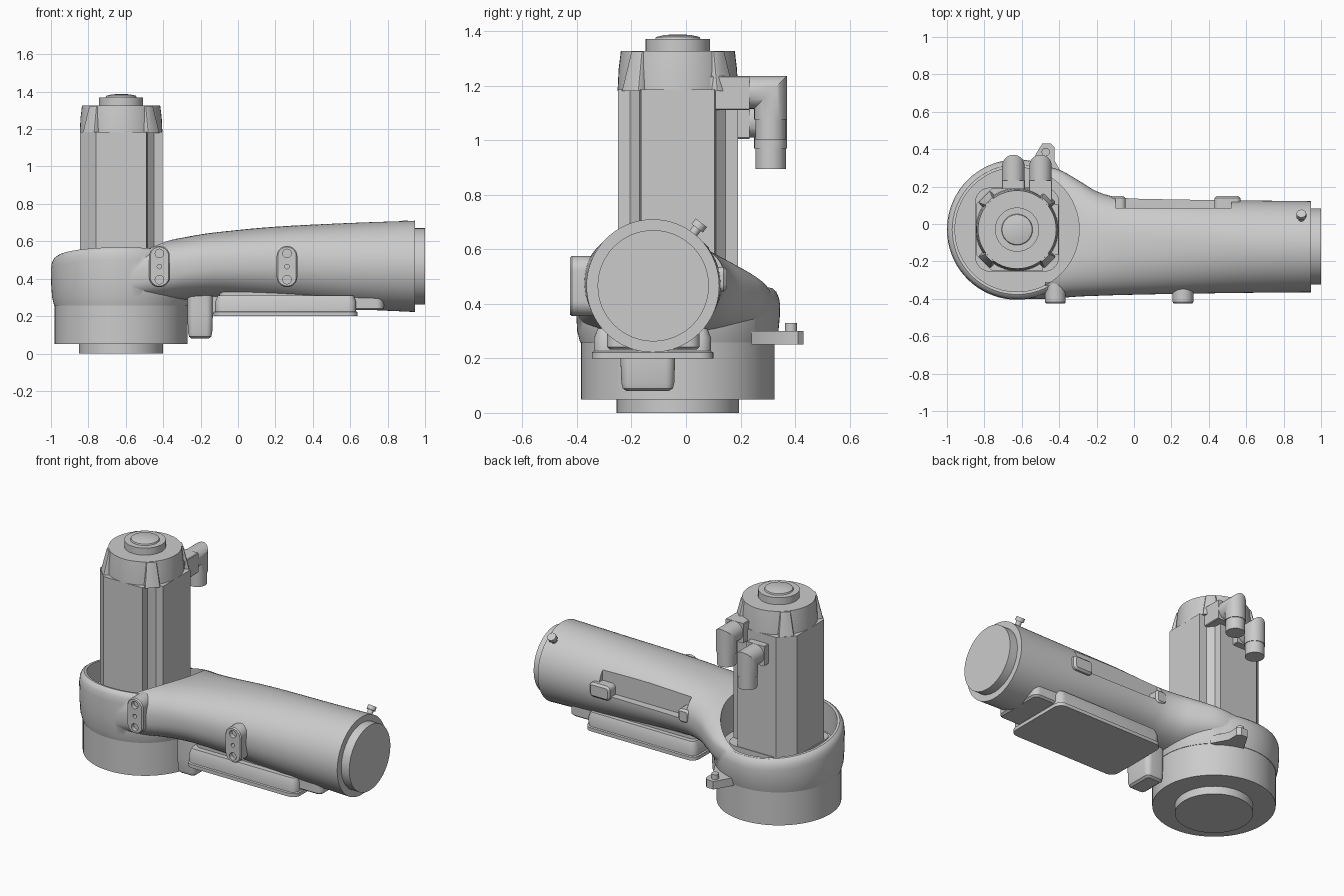
import bpy, bmesh
from math import sin, cos, pi, radians, copysign

if "Cube" in bpy.data.objects:
    bpy.data.objects.remove(bpy.data.objects["Cube"])

CX, CY = -0.625, -0.03  # axis of the base joint and motor


def loft(name, rings):
    """Skin a list of equal-length point rings and cap both ends."""
    bm = bmesh.new()
    vs = [[bm.verts.new(p) for p in r] for r in rings]
    n = len(vs[0])
    for a, b in zip(vs, vs[1:]):
        for i in range(n):
            j = (i + 1) % n
            bm.faces.new((a[i], a[j], b[j], b[i]))
    bm.faces.new(vs[0])
    bm.faces.new(vs[-1])
    bmesh.ops.recalc_face_normals(bm, faces=bm.faces)
    me = bpy.data.meshes.new(name)
    bm.to_mesh(me)
    bm.free()
    ob = bpy.data.objects.new(name, me)
    bpy.context.collection.objects.link(ob)
    return ob


def prism(name, levels, axis='z'):
    """Stack 2D outlines (outline, height) along an axis."""
    put = {'z': lambda u, v, h: (u, v, h), 'y': lambda u, v, h: (u, h, v),
           'x': lambda u, v, h: (h, u, v)}[axis]
    return loft(name, [[put(u, v, h) for u, v in pts] for pts, h in levels])


def circ(u, v, r, n=48):
    return [(u + r * cos(2 * pi * i / n), v + r * sin(2 * pi * i / n)) for i in range(n)]


def rrect(u0, u1, v0, v1, r, k=6, inset=0.0):
    u0, u1, v0, v1 = u0 + inset, u1 - inset, v0 + inset, v1 - inset
    r = max(r - inset, 0.002)
    out = []
    for q, (u, v) in enumerate([(u1 - r, v1 - r), (u0 + r, v1 - r), (u0 + r, v0 + r), (u1 - r, v0 + r)]):
        for i in range(k + 1):
            a = pi / 2 * (q + i / k)
            out.append((u + r * cos(a), v + r * sin(a)))
    return out


def boolean(ob, cutter, op):
    m = ob.modifiers.new('bool', 'BOOLEAN')
    m.operation, m.object, m.solver = op, cutter, 'EXACT'
    bpy.context.view_layer.objects.active = ob
    bpy.ops.object.modifier_apply(modifier=m.name)
    bpy.data.objects.remove(cutter)


# base joint
prism('base_disc', [(circ(CX, CY, 0.225), 0), (circ(CX, CY, 0.225), 0.06)])
prism('base_ring', [(circ(CX, CY, 0.355, 64), 0.05), (circ(CX, CY, 0.355, 64), 0.264)])

# collar with tilted rounded rim: (radius, height, tilt)
collar = []
for r, z, t in [(0.358, 0.258, 0), (0.369, 0.30, 0), (0.374, 0.37, 0.05), (0.375, 0.445, 0.14),
                (0.371, 0.475, 0.16), (0.361, 0.497, 0.16), (0.347, 0.508, 0.16), (0.325, 0.508, 0.16)]:
    collar.append([(x, y, z - t * y) for x, y in circ(CX, CY, r, 72)])
body = loft('arm_housing', collar)

# arm sections: x, y low, y high, z low, z high, roundness, back slope
S = [(-0.62, -0.400, 0.315, 0.27, 0.515, 3.2, 0.16),
     (-0.50, -0.402, 0.312, 0.27, 0.555, 2.9, 0.16),
     (-0.40, -0.396, 0.290, 0.275, 0.585, 2.7, 0.15),
     (-0.30, -0.388, 0.235, 0.285, 0.612, 2.5, 0.11),
     (-0.20, -0.384, 0.175, 0.295, 0.635, 2.4, 0.06),
     (-0.08, -0.380, 0.142, 0.298, 0.652, 2.3, 0.02),
     (0.20, -0.374, 0.132, 0.280, 0.678, 2.2, 0),
     (0.60, -0.368, 0.126, 0.240, 0.698, 2.05, 0),
     (0.945, -0.365, 0.122, 0.222, 0.710, 2, 0)]


def arm_ring(x, y0, y1, z0, z1, n, slope, k=64):
    ring = []
    for i in range(k):
        c, s = cos(2 * pi * i / k), sin(2 * pi * i / k)
        dy = (y1 - y0) / 2 * copysign(abs(c) ** (2 / n), c)
        dz = (z1 - z0) / 2 * copysign(abs(s) ** (2 / n), s)
        ring.append((x, (y0 + y1) / 2 + dy, (z0 + z1) / 2 + dz - slope * dy * max(0, s)))
    return ring


rings = []
for i in range(len(S) - 1):
    p0, p1, p2, p3 = S[max(i - 1, 0)], S[i], S[i + 1], S[min(i + 2, len(S) - 1)]
    for t in (0, 0.25, 0.5, 0.75):
        w = p2[0] - p1[0]
        row = [p1[0] + t * w]
        for a, b, c, d in list(zip(p0, p1, p2, p3))[1:]:
            m1 = (c - a) / (p2[0] - p0[0]) * w
            m2 = (d - b) / (p3[0] - p1[0]) * w
            row.append((2*t**3 - 3*t*t + 1) * b + (t**3 - 2*t*t + t) * m1
                       + (3*t*t - 2*t**3) * c + (t**3 - t*t) * m2)
        rings.append(arm_ring(*row))
rings.append(arm_ring(*S[-1]))
boolean(body, loft('arm_solid', rings), 'UNION')

# motor well and recess along the back of the arm
well = circ(CX, CY, 0.332, 72)
boolean(body, prism('well_cutter', [(well, 0.38), (well, 1.0)]), 'DIFFERENCE')
slot = rrect(-0.10, 0.52, 0.47, 0.64, 0.03)
boolean(body, prism('slot_cutter', [(slot, 0.085), (slot, 0.3)], 'y'), 'DIFFERENCE')

# wrist flange at the arm end
prism('wrist_flange', [(circ(-0.12, 0.466, 0.204, 64), 0.93), (circ(-0.12, 0.466, 0.204, 64), 1.0)], 'x')

# front mounting pads with three holes
for i, x in enumerate((-0.42, 0.262)):
    o = [rrect(x - 0.055, x + 0.055, 0.355, 0.575, 0.054, 8, d) for d in (0, 0, 0.006)]
    pad = prism(f'mounting_pad_{i + 1}', [(o[0], -0.31), (o[1], -0.418), (o[2], -0.426)], 'y')
    for z, r in ((0.535, 0.023), (0.465, 0.012), (0.395, 0.023)):
        h = circ(x, z, r, 20)
        boolean(pad, prism('hole_cutter', [(h, -0.5), (h, -0.40)], 'y'), 'DIFFERENCE')

# cable brackets in the back recess
for i, (x0, x1, z0, z1) in enumerate([(0.43, 0.57, 0.445, 0.535), (-0.125, -0.045, 0.45, 0.535)]):
    o = [rrect(x0, x1, z0, z1, 0.025, 6, d) for d in (0, 0.012)]
    prism(f'cable_bracket_{i + 1}', [(o[0], 0.06), (o[0], 0.138), (o[1], 0.15)], 'y')

# underside cover: wide flange and thinner plate
f = [rrect(-0.10, 0.78, -0.29, 0.05, 0.04, 6, d) for d in (0, 0.012)]
prism('cover_flange', [(f[1], 0.232), (f[0], 0.242), (f[0], 0.33)])
c = [rrect(-0.13, 0.64, -0.345, 0.10, 0.05, 6, d) for d in (0, 0.008, 0.022)]
prism('cover_plate', [(c[0], 0.200), (c[0], 0.222), (c[1], 0.226), (c[1], 0.275), (c[2], 0.31)])

# cable plug below the arm
p = [rrect(-0.27, -0.135, -0.24, -0.04, 0.035, 6, d) for d in (0.022, 0.008, 0.003, 0)]
prism('under_plug', [(p[0], 0.08), (p[1], 0.09), (p[2], 0.11), (p[3], 0.19), (p[3], 0.34)])
b = rrect(-0.20, -0.09, -0.21, -0.07, 0.02)
prism('plug_bridge', [(b, 0.21), (b, 0.33)])

# calibration lug with bolt at the back of the collar
lug = [(-0.58, 0.28), (-0.37, 0.24), (-0.425, 0.34), (-0.425, 0.41), (-0.445, 0.43),
       (-0.49, 0.43), (-0.515, 0.39), (-0.54, 0.345)]
prism('rear_lug', [(lug, 0.25), (lug, 0.30)])
prism('lug_bolt', [(circ(-0.472, 0.385, 0.022, 20), 0.29), (circ(-0.472, 0.385, 0.022, 20), 0.33)])

# grease nipple near the wrist
nip = prism('arm_nipple', [(circ(0, 0, 0.017, 20), -0.05), (circ(0, 0, 0.017, 20), 0.015),
                           (circ(0, 0, 0.026, 20), 0.015), (circ(0, 0, 0.026, 20), 0.04)])
nip.location, nip.rotation_euler = (0.895, 0.032, 0.665), (radians(-37), 0, 0)

# motor body: chamfered square, notched at the +x corners
prof = [(0.22, 0.135), (0.175, 0.14), (0.14, 0.175), (0.135, 0.22), (-0.135, 0.22), (-0.22, 0.135),
        (-0.22, -0.135), (-0.135, -0.22), (0.135, -0.22), (0.14, -0.175), (0.175, -0.14), (0.22, -0.135)]
prof = [(CX + x, CY + y) for x, y in prof]
prism('motor_body', [(prof, 0.36), (prof, 1.185)])
skirt = rrect(CX - 0.225, CX + 0.225, CY - 0.225, CY + 0.225, 0.08)
prism('motor_foot', [(skirt, 0.36), (skirt, 0.43)])

# motor cap, disc and low dome
prism('motor_cap', [(circ(CX, CY, 0.221), 1.18), (circ(CX, CY, 0.217), 1.26), (circ(CX, CY, 0.209), 1.326)])
prism('cap_disc', [(circ(CX, CY, 0.118), 1.32), (circ(CX, CY, 0.118), 1.37)])
prism('cap_dome', [(circ(CX, CY, 0.085), 1.365), (circ(CX, CY, 0.08), 1.378),
                   (circ(CX, CY, 0.05), 1.385), (circ(CX, CY, 0.015), 1.388)])
# tapered ribs at the cap corners
for i in range(4):
    a = pi / 4 + i * pi / 2
    ob = prism(f'cap_rib_{i + 1}', [(rrect(0.17, 0.25, -0.045, 0.045, 0.01, 2), 1.18),
                                    (rrect(0.17, 0.216, -0.03, 0.03, 0.01, 2), 1.324)])
    ob.location, ob.rotation_euler = (CX, CY, 0), (0, 0, a)

# elbow connectors: block, mitred elbow, end sleeve
for i, (x, top) in enumerate([(-0.50, 1.235), (-0.645, 1.13)]):
    blk = rrect(x - 0.062, x + 0.062, top - 0.125, top, 0.004, 1)
    prism(f'connector_block_{i + 1}', [(blk, 0.09), (blk, 0.232)], 'y')
    zc, yc, r = top - 0.06, 0.31, 0.06
    cs = circ(0, 0, r, 32)
    loft(f'connector_elbow_{i + 1}', [[(x + u, 0.22, zc + v) for u, v in cs],
                                      [(x + u, yc + v, zc + v) for u, v in cs],
                                      [(x + u, yc + v, top - 0.16) for u, v in cs]])
    e = circ(x, yc, 0.056, 32)
    prism(f'connector_sleeve_{i + 1}', [(e, top - 0.235), (e, top - 0.15)])

# smooth shading with sharp edges kept
for ob in bpy.context.scene.objects:
    ob.select_set(True)
    bpy.context.view_layer.objects.active = ob
bpy.ops.object.shade_smooth_by_angle(angle=radians(32))
